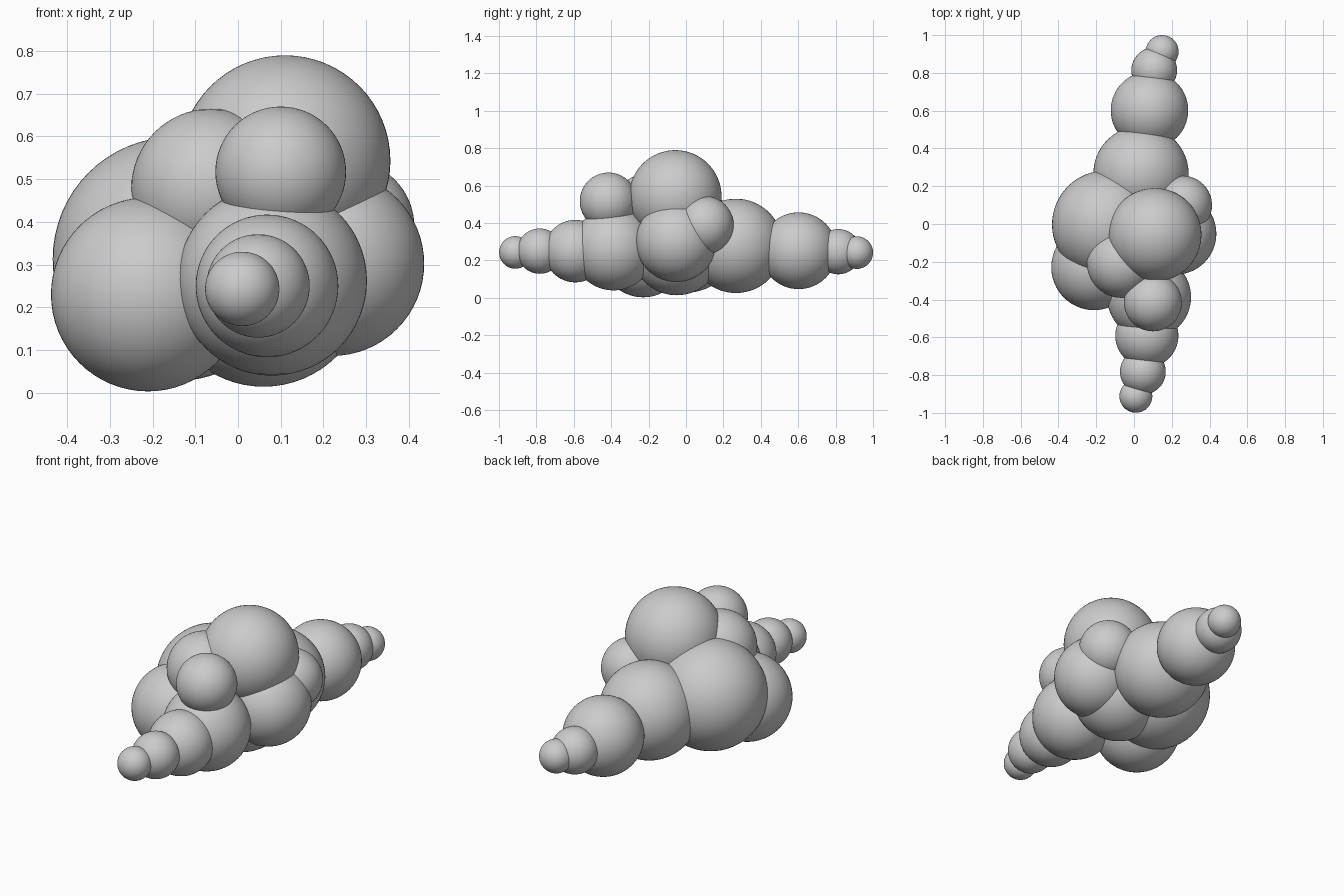
import bpy


def ball(name, x, y, z, r):
    bpy.ops.mesh.primitive_uv_sphere_add(segments=64, ring_count=32, radius=r, location=(x, y, z))
    ob = bpy.context.object
    ob.name = name
    bpy.ops.object.shade_smooth()


# Central cluster of overlapping balls
core = {
    "core_bottom": (0.06, -0.05, 0.256, 0.242),
    "core_left_back": (-0.148, -0.003, 0.313, 0.286),
    "core_left_front": (-0.211, -0.229, 0.23, 0.227),
    "core_right": (0.22, -0.052, 0.302, 0.216),
    "core_right_back_bump": (0.258, 0.1, 0.389, 0.155),
    "core_upper_left": (-0.063, -0.204, 0.478, 0.187),
    "core_top": (0.11, -0.057, 0.543, 0.247),
    "front_knob": (0.10, -0.415, 0.517, 0.153),
}
for name, dims in core.items():
    ball(name, *dims)

# Tapering chains running to the front and to the back
front_chain = [(0.08, -0.387, 0.262, 0.222), (0.068, -0.592, 0.25, 0.167),
               (0.047, -0.782, 0.25, 0.121), (0.01, -0.912, 0.243, 0.087)]
back_chain = [(0.037, 0.267, 0.278, 0.252), (0.082, 0.602, 0.252, 0.205),
              (0.107, 0.814, 0.247, 0.121), (0.149, 0.913, 0.242, 0.087)]
for label, chain in (("front", front_chain), ("back", back_chain)):
    for i, dims in enumerate(chain):
        ball(f"{label}_chain_ball_{i + 1}", *dims)
